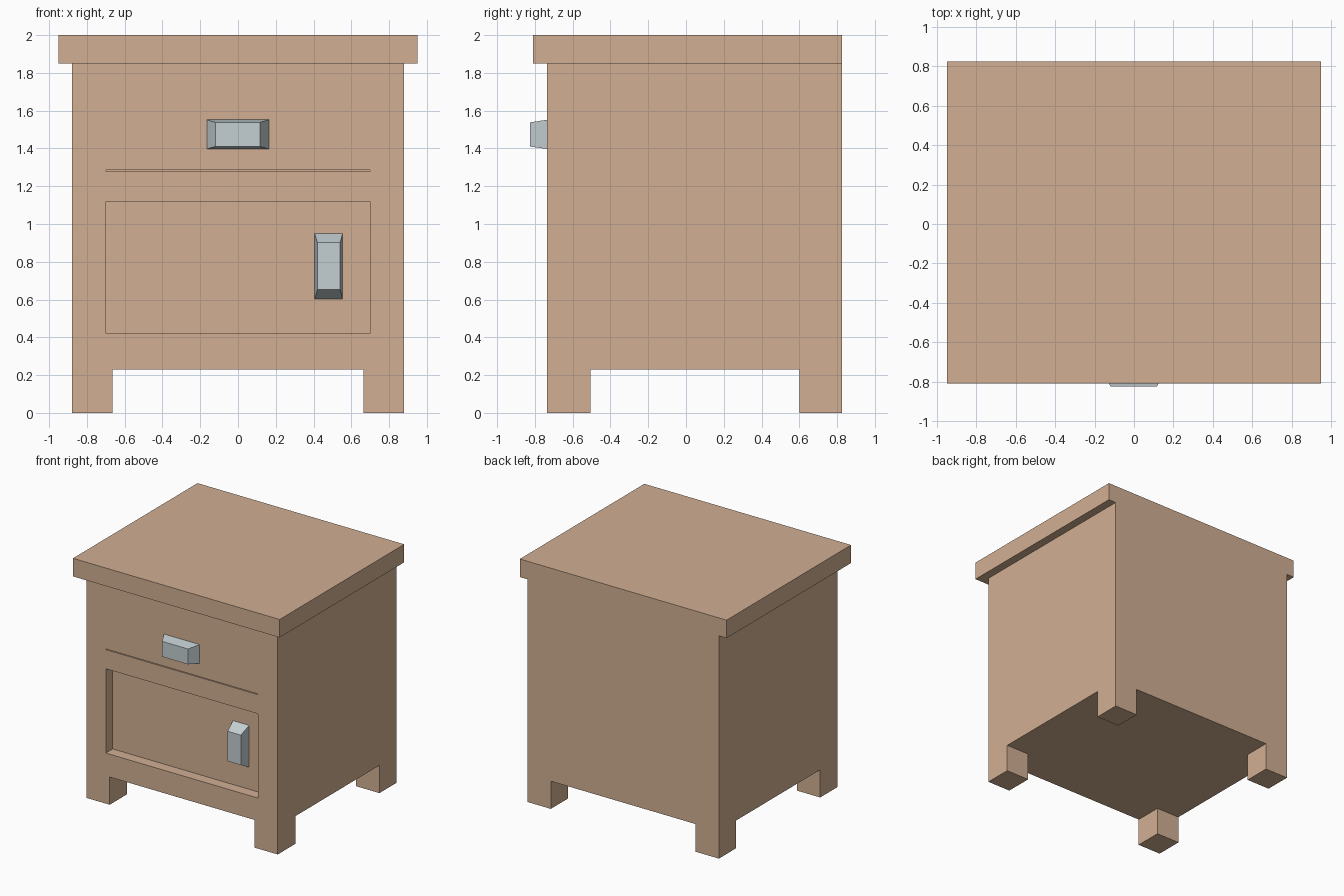
import bpy, bmesh

if "Cube" in bpy.data.objects:
    bpy.data.objects.remove(bpy.data.objects["Cube"])


def material(name, rgb):
    m = bpy.data.materials.new(name)
    m.diffuse_color = (*rgb, 1)
    m.use_nodes = True
    m.node_tree.nodes["Principled BSDF"].inputs["Base Color"].default_value = m.diffuse_color
    return m


wood = material("wood", (0.64, 0.43, 0.29))
metal = material("metal", (0.55, 0.62, 0.64))


def box(name, x, y, z, mat=None, front=None):
    """Box from (min, max) ranges; front = (x range, z range) tapers the -y face."""
    bm = bmesh.new()
    bmesh.ops.create_cube(bm, size=1)
    for v in bm.verts:
        i, j, k = (int(c > 0) for c in v.co)
        xr, zr = front if front and j == 0 else (x, z)
        v.co = (xr[i], y[j], zr[k])
    me = bpy.data.meshes.new(name)
    bm.to_mesh(me)
    bm.free()
    ob = bpy.data.objects.new(name, me)
    bpy.context.collection.objects.link(ob)
    if mat:
        me.materials.append(mat)
    return ob


def cut(ob, x, y, z):
    """Subtract a box from ob and drop the cutter."""
    cutter = box("cutter", x, y, z, wood)
    cutter.hide_render = True
    mod = ob.modifiers.new("cut", 'BOOLEAN')
    mod.operation = 'DIFFERENCE'
    mod.solver = 'EXACT'
    mod.object = cutter
    bpy.context.view_layer.objects.active = ob
    bpy.ops.object.modifier_apply(modifier=mod.name)
    bpy.data.objects.remove(cutter)


FRONT, BACK, RECESS = -0.735, 0.825, -0.645

# Cabinet with four corner legs left by two crossing cuts
cabinet = box("cabinet", (-0.88, 0.88), (FRONT, BACK), (0, 1.85), wood)
cut(cabinet, (-0.665, 0.665), (-1, 1), (-0.2, 0.23))
cut(cabinet, (-1, 1), (-0.505, 0.6), (-0.2, 0.23))

# Recessed door panel and thin drawer gap
cut(cabinet, (-0.7, 0.7), (-1, RECESS), (0.42, 1.12))
cut(cabinet, (-0.7, 0.7), (-1, RECESS), (1.279, 1.285))

# Overhanging top, flush at the back
box("table_top", (-0.95, 0.95), (-0.81, BACK), (1.85, 2.0), wood)

# Tapered handles
box("drawer_handle", (-0.165, 0.163), (-0.825, FRONT), (1.397, 1.552), metal,
    front=((-0.12, 0.117), (1.41, 1.538)))
box("door_handle", (0.406, 0.554), (FRONT, RECESS), (0.603, 0.951), metal,
    front=((0.42, 0.541), (0.652, 0.901)))
